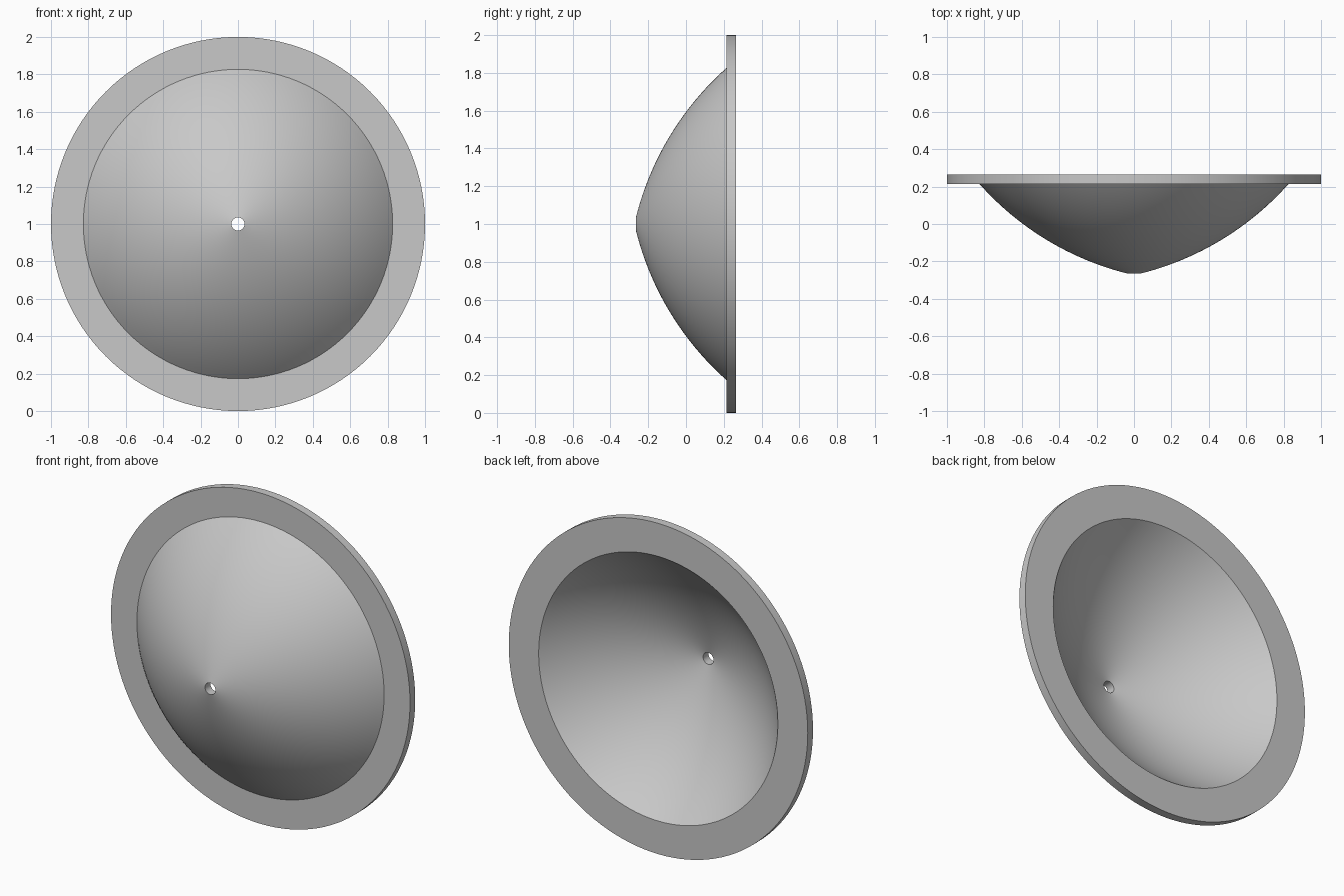
import bpy, bmesh, math
from mathutils import Vector

cube = bpy.data.objects.get("Cube")
if cube:
    bpy.data.objects.remove(cube, do_unlink=True)

SEGMENTS = 128
ARC_STEPS = 24
HOLE_R = 0.035
FRONT_Y, FLANGE_Y, BACK_Y = -0.265, 0.215, 0.265

grey = bpy.data.materials.new("plain_grey")
grey.use_nodes = True
colour = (0.58, 0.58, 0.58, 1)
grey.diffuse_color = colour
grey.node_tree.nodes["Principled BSDF"].inputs["Base Color"].default_value = colour


def arc(start, end, rise, steps):
    """Circular arc between two (radius, y) points, bulging outward and forward."""
    a, b = Vector(start), Vector(end)
    chord = b - a
    half = chord.length / 2
    radius = (half ** 2 + rise ** 2) / (2 * rise)
    spread = math.asin(half / radius)
    along = chord.normalized()
    out = Vector((along.y, -along.x))
    centre = (a + b) / 2 - out * (radius - rise)
    points = []
    for i in range(steps + 1):
        t = spread * (2 * i / steps - 1)
        points.append(centre + radius * (along * math.sin(t) + out * math.cos(t)))
    return points


# Closed cross-section: outer shell, flat flange, inner shell, hole wall
outer = arc((HOLE_R, FRONT_Y), (0.827, FLANGE_Y), 0.07, ARC_STEPS)
inner = arc((HOLE_R, FRONT_Y + 0.052), (0.80, BACK_Y), 0.07, ARC_STEPS)
flange = [Vector((1, FLANGE_Y)), Vector((1, BACK_Y))]
profile = outer + flange + inner[::-1]

# Revolve the cross-section around the front-to-back axis
bm = bmesh.new()
verts = [bm.verts.new((p.x, p.y, 1)) for p in profile]
edges = [bm.edges.new((v, verts[(i + 1) % len(verts)])) for i, v in enumerate(verts)]
bmesh.ops.spin(bm, geom=verts + edges, cent=(0, 0, 1), axis=(0, 1, 0),
               angle=math.tau, steps=SEGMENTS, use_merge=True)
bmesh.ops.remove_doubles(bm, verts=bm.verts, dist=0.0001)
bmesh.ops.recalc_face_normals(bm, faces=bm.faces)
mesh = bpy.data.meshes.new("flanged_dish")
bm.to_mesh(mesh)
bm.free()

dish = bpy.data.objects.new("flanged_dish", mesh)
bpy.context.collection.objects.link(dish)
mesh.materials.append(grey)

# Smooth shell with crisp flange and hole edges
bpy.ops.object.select_all(action="DESELECT")
dish.select_set(True)
bpy.context.view_layer.objects.active = dish
bpy.ops.object.shade_smooth_by_angle(angle=math.radians(30))
